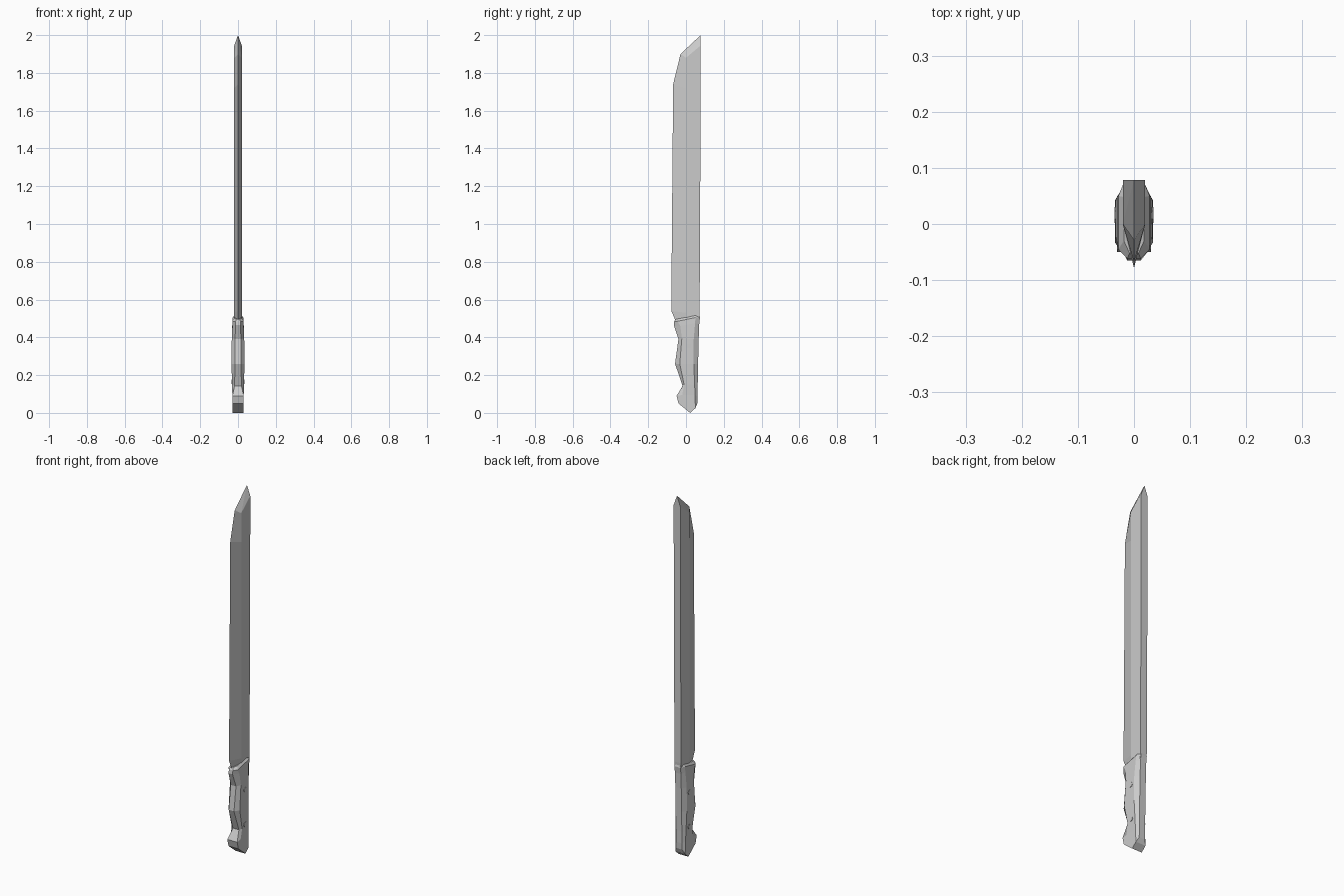
import bpy, bmesh, math
from mathutils import Matrix

if "Cube" in bpy.data.objects:
    bpy.data.objects.remove(bpy.data.objects["Cube"])


def finish(bm, name):
    bmesh.ops.recalc_face_normals(bm, faces=bm.faces[:])
    mesh = bpy.data.meshes.new(name)
    bm.to_mesh(mesh)
    bm.free()
    obj = bpy.data.objects.new(name, mesh)
    bpy.context.collection.objects.link(obj)
    return obj


def loft(bm, rings):
    """Join closed rings of points with quads and return the vertex rings."""
    rows = [[bm.verts.new(p) for p in ring] for ring in rings]
    for a, b in zip(rows, rows[1:]):
        n = len(a)
        for i in range(n):
            j = (i + 1) % n
            bm.faces.new((a[i], a[j], b[j], b[i]))
    return rows


# Blade: cutting edge, bevel ridge and flat spine, each as (y, z) per section
HALF = 0.02
sections = [
    ((-.055, .48), (0, .48), (.070, .48)),
    ((-.060, .50), (0, .50), (.070, .50)),
    ((-.078, .54), (0, .53), (.072, .53)),
    ((-.068, 1.74), (0, 1.72), (.078, 1.74)),
    ((-.029, 1.90), (0, 1.88), (.078, 1.945)),
]
bm = bmesh.new()
rows = loft(bm, [[(0, *e), (HALF, *r), (HALF, *s), (-HALF, *s), (-HALF, *r)]
                 for e, r, s in sections])
bm.faces.new(rows[0])
# Slanted bevelled tip
e, r1, s1, s2, r2 = rows[-1]
tip = bm.verts.new((0, .078, 2.0))
for face in ((e, r1, tip), (r1, s1, tip), (s1, s2, tip), (s2, r2, tip), (r2, e, tip)):
    bm.faces.new(face)
finish(bm, "blade")

# Handle: front, front side, back side, back as (y, z), then their half widths
grip = [
    ((-.040, .050), (.022, 0), (.050, .025), (.060, .050), .030, .030, .018),
    ((-.050, .090), (-.020, .095), (.047, .095), (.062, .085), .030, .030, .018),
    ((-.018, .143), (-.010, .150), (.046, .150), (.062, .150), .018, .032, .018),
    ((-.058, .260), (-.033, .260), (.041, .260), (.064, .260), .016, .034, .018),
    ((-.040, .390), (-.022, .395), (.041, .390), (.067, .390), .016, .033, .018),
    ((-.065, .465), (-.030, .460), (.048, .475), (.070, .470), .012, .030, .018),
    ((-.062, .485), (-.045, .485), (.050, .505), (.074, .505), .012, .028, .018),
    ((-.052, .497), (-.030, .500), (.048, .518), (.071, .515), .008, .018, .014),
]
bm = bmesh.new()
rings = []
for f, fs, bs, b, wf, ws, wb in grip:
    half = [(wf, *f), (ws, *fs), (ws, *bs), (wb, *b)]
    rings.append(half + [(-x, y, z) for x, y, z in reversed(half)])
rows = loft(bm, rings)
for row in (rows[0], rows[-1]):
    for i in range(3):
        bm.faces.new((row[i], row[i + 1], row[6 - i], row[7 - i]))
finish(bm, "handle")

# Rivets through the handle
for name, z in (("lower_rivet", .165), ("upper_rivet", .355)):
    bm = bmesh.new()
    bmesh.ops.create_cone(bm, cap_ends=True, segments=6, radius1=.014, radius2=.014,
                          depth=.070, matrix=Matrix.Translation((0, .016, z))
                          @ Matrix.Rotation(math.pi / 2, 4, 'Y'))
    finish(bm, name)
